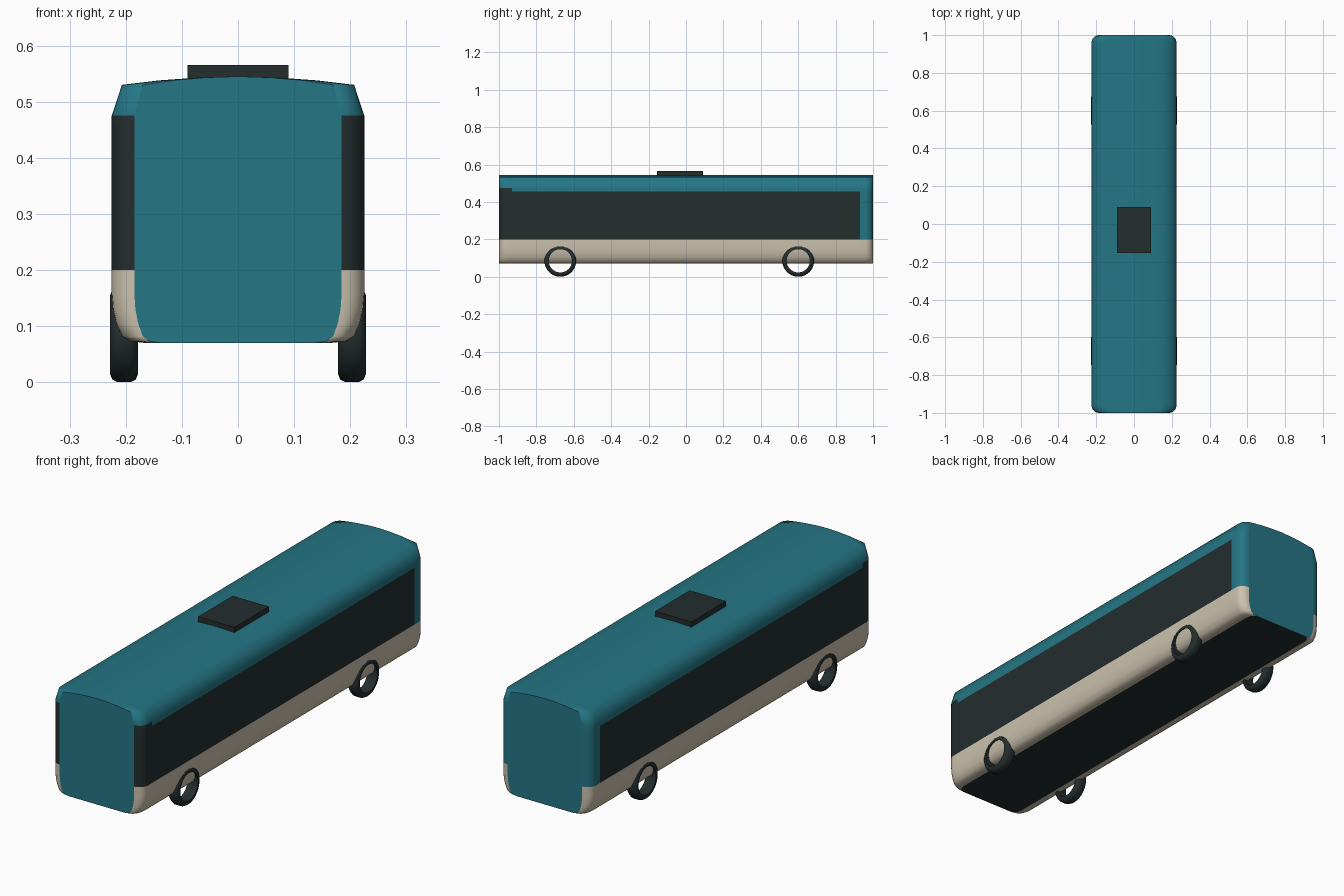
import bpy, bmesh, math
from mathutils import Matrix

cube = bpy.data.objects.get("Cube")
if cube:
    bpy.data.objects.remove(cube, do_unlink=True)


def material(name, rgb):
    m = bpy.data.materials.new(name)
    m.use_nodes = True
    col = (*rgb, 1)
    m.diffuse_color = col
    m.node_tree.nodes["Principled BSDF"].inputs["Base Color"].default_value = col
    return m


teal = material("teal paint", (0.018, 0.18, 0.235))
cream = material("cream paint", (0.60, 0.54, 0.42))
charcoal = material("charcoal", (0.017, 0.026, 0.027))
TEAL, CREAM, DARK = range(3)


def finish(name, bm, mats, angle=70):
    """Smooth shading, with edges above the angle kept sharp."""
    bmesh.ops.recalc_face_normals(bm, faces=bm.faces)
    for f in bm.faces:
        f.smooth = True
    for e in bm.edges:
        if e.calc_face_angle(0) > math.radians(angle):
            e.smooth = False
    mesh = bpy.data.meshes.new(name)
    bm.to_mesh(mesh)
    bm.free()
    for m in mats:
        mesh.materials.append(m)
    obj = bpy.data.objects.new(name, mesh)
    bpy.context.scene.collection.objects.link(obj)
    return obj


# Body: half cross-section (x, z) from underside to roof, mirrored
half = [(0.165, 0.07), (0.192, 0.073), (0.207, 0.082), (0.217, 0.105),
        (0.223, 0.13), (0.225, 0.155), (0.225, 0.2), (0.225, 0.455),
        (0.225, 0.475), (0.207, 0.53), (0.14, 0.538), (0.07, 0.543)]
section = half + [(0, 0.545)] + [(-x, z) for x, z in reversed(half)]

# Stations along the length: ends narrow in a rounded corner
CORNER, STEPS = 0.04, 6
arc = [(1 - CORNER + CORNER * math.sin(t), 1 - 0.18 * (1 - math.cos(t)))
       for t in (i * math.pi / 2 / STEPS for i in range(STEPS + 1))]
back = [(0.93, 1)] + arc
stations = [(-y, s) for y, s in reversed(back)] + back

bm = bmesh.new()
rings = [[bm.verts.new((x * s, y, z)) for x, z in section] for y, s in stations]
n = len(section)
for a, b in zip(rings, rings[1:]):
    for i in range(n):
        j = (i + 1) % n
        bm.faces.new((a[i], a[j], b[j], b[i]))
caps = [bm.faces.new(rings[0]), bm.faces.new(rings[-1])]
bmesh.ops.recalc_face_normals(bm, faces=bm.faces)

# Paint: dark underside, cream skirt, window band wrapping the front corners
for f in bm.faces:
    c = f.calc_center_median()
    if f in caps:
        f.material_index = TEAL
    elif f.normal.z < -0.995:
        f.material_index = DARK
    elif c.z < 0.2:
        f.material_index = CREAM
    elif c.y < 0.93 and c.z < (0.475 if c.y < -0.93 else 0.455):
        f.material_index = DARK
for cap in caps:
    for e in cap.edges:
        e.smooth = False
finish("body", bm, (teal, cream, charcoal))

# Roof hatch
bm = bmesh.new()
bmesh.ops.create_cube(bm, size=1, matrix=Matrix.Translation((0, -0.032, 0.55))
                      @ Matrix.Diagonal((0.18, 0.245, 0.03, 1)))
finish("roof_hatch", bm, (charcoal,), 30)

# Wheels: open tyres with rounded shoulders, as (x offset, radius)
tyre = [(-0.025, 0.062), (-0.025, 0.07), (-0.021, 0.08), (-0.012, 0.085),
        (0.012, 0.085), (0.021, 0.08), (0.025, 0.07), (0.025, 0.062)]
SIDES = 40


def wheel(name, x, y):
    bm = bmesh.new()
    loops = []
    for k in range(SIDES):
        t = 2 * math.pi * k / SIDES
        loops.append([bm.verts.new((x + dx, y + r * math.sin(t), 0.085 - r * math.cos(t)))
                      for dx, r in tyre])
    for k in range(SIDES):
        a, b = loops[k], loops[(k + 1) % SIDES]
        for i in range(len(tyre)):
            j = (i + 1) % len(tyre)
            bm.faces.new((a[i], a[j], b[j], b[i]))
    finish(name, bm, (charcoal,), 50)


for side, x in (("left", 0.203), ("right", -0.203)):
    wheel("front_wheel_" + side, x, -0.672)
    wheel("rear_wheel_" + side, x, 0.6)
